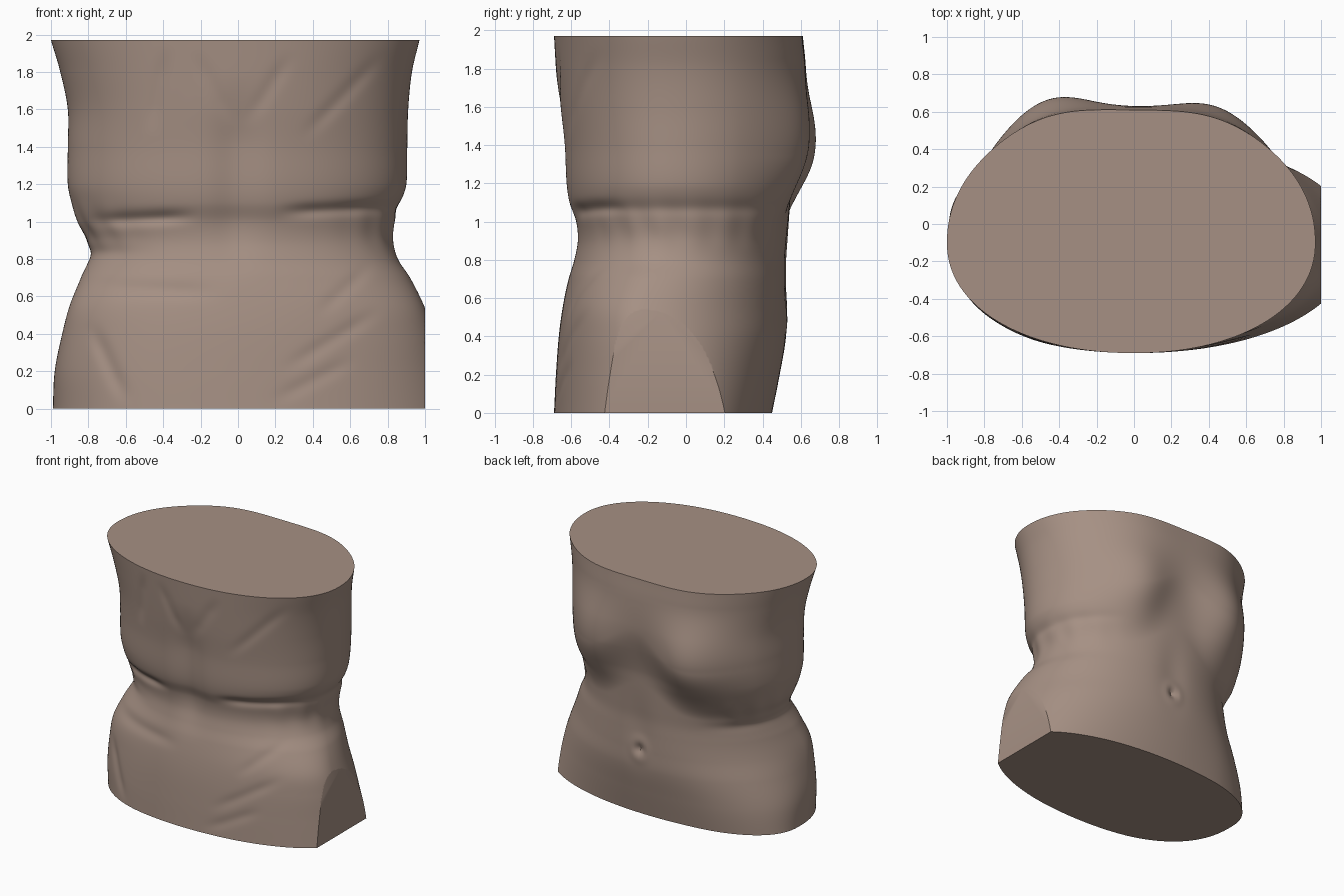
import bpy, bmesh, math
from math import exp, sin, cos, pi

if "Cube" in bpy.data.objects:
    bpy.data.objects.remove(bpy.data.objects["Cube"])

# Torso outline by height: z, left x, right x, centre y, front y, back y
ROWS = [
    (0.00, 0.99, 1.17, -0.10, -0.69, 0.45),
    (0.20, 0.98, 1.11, -0.15, -0.68, 0.49),
    (0.40, 0.94, 1.05, -0.20, -0.665, 0.525),
    (0.55, 0.90, 0.995, -0.22, -0.645, 0.53),
    (0.70, 0.84, 0.92, -0.16, -0.615, 0.53),
    (0.80, 0.80, 0.855, -0.10, -0.59, 0.53),
    (0.90, 0.81, 0.83, -0.06, -0.575, 0.535),
    (1.00, 0.86, 0.84, -0.05, -0.585, 0.54),
    (1.10, 0.89, 0.87, -0.05, -0.62, 0.545),
    (1.20, 0.91, 0.90, -0.05, -0.635, 0.55),
    (1.40, 0.91, 0.905, -0.05, -0.645, 0.575),
    (1.60, 0.91, 0.91, -0.06, -0.665, 0.605),
    (1.80, 0.95, 0.93, -0.08, -0.68, 0.615),
    (1.97, 1.00, 0.97, -0.10, -0.69, 0.60),
]
# Creases on the front: x0, z0, x1, z1, depth, width
CREASES = [
    (-0.85, 1.00, -0.18, 1.03, 0.022, 0.035),
    (0.18, 1.05, 0.85, 1.08, 0.022, 0.035),
    (-0.02, 0.65, 0.0, 1.80, 0.03, 0.12),
    (-0.85, 0.65, -0.05, 0.62, 0.010, 0.045),
    (-0.80, 0.48, -0.58, 0.00, 0.014, 0.04),
    (0.20, 0.18, 0.80, 0.55, 0.008, 0.04),
    (0.15, 0.02, 0.65, 0.28, 0.007, 0.04),
    (0.75, 0.80, 0.40, 0.48, 0.007, 0.04),
    (-0.47, 1.45, -0.38, 1.95, 0.009, 0.04),
    (-0.03, 1.50, -0.24, 1.93, 0.007, 0.04),
    (0.03, 1.50, 0.30, 1.92, 0.007, 0.04),
    (0.32, 1.42, 0.80, 1.92, 0.008, 0.04),
]
NA, NZ, TOP = 280, 180, 1.97


def slope(i, k):
    a, b = ROWS[max(i - 1, 0)], ROWS[min(i + 1, len(ROWS) - 1)]
    return (b[k] - a[k]) / (b[0] - a[0])


def outline(z):
    """Smoothly interpolated row at height z."""
    i = max(j for j in range(len(ROWS) - 1) if ROWS[j][0] <= z)
    a, b = ROWS[i], ROWS[i + 1]
    h = b[0] - a[0]
    t = (z - a[0]) / h
    return [(2*t**3 - 3*t*t + 1) * a[k] + (t**3 - 2*t*t + t) * h * slope(i, k)
            + (3*t*t - 2*t**3) * b[k] + (t**3 - t*t) * h * slope(i + 1, k)
            for k in range(1, 6)]


def gauss(d, w):
    return exp(-(d / w) ** 2)


def smooth(a, b, v):
    t = min(max((v - a) / (b - a), 0), 1)
    return t * t * (3 - 2 * t)


def crease_depth(x, z):
    total = 0
    for x0, z0, x1, z1, depth, width in CREASES:
        dx, dz = x1 - x0, z1 - z0
        t = ((x - x0) * dx + (z - z0) * dz) / (dx * dx + dz * dz)
        t = min(max(t, 0), 1)
        # Fade towards both ends
        fade = smooth(0, 0.35, t) * smooth(0, 0.35, 1 - t)
        total += depth * fade * gauss(math.hypot(x - x0 - t*dx, z - z0 - t*dz), width)
    return total


def belly_bulge(x, z):
    # Rib cage with an arched lower margin, then the navel and its hollow
    arch = 0.88 + 0.22 * gauss(x - 0.03, 0.25)
    ribs = 0.165 * gauss(x + 0.48, 0.34) + 0.12 * gauss(x - 0.45, 0.32)
    ribs *= smooth(arch, arch + 0.46, z) * (1 - 0.75 * smooth(1.38, 1.85, z))
    r = math.hypot(x - 0.05, (z - 0.55) * 0.8)
    navel = 0.006 * gauss(r - 0.06, 0.035) - 0.022 * gauss(r, 0.03)
    hollow = -0.015 * gauss(x - 0.05, 0.12) * gauss(z - 0.72, 0.25)
    return ribs + navel + hollow


def point(a, z):
    xl, xr, cy, yf, yb = outline(z)
    c, s = cos(a), sin(a)
    # The lower left hip is squarer than the rest and sits further back
    hip = smooth(0, 0.5, -c) * smooth(0.7, 0.0, z)
    cy += 0.07 * hip
    e = 2 / (2.12 + 0.25 * hip)
    x = math.copysign(abs(c) ** e, c) * (xr if c > 0 else xl)
    dy = math.copysign(abs(s) ** e, s) * (yb - cy if s > 0 else cy - yf)
    if s > 0:
        dy += belly_bulge(x, z) * smooth(0, 0.45, s)
    else:
        dy += crease_depth(x, z) * smooth(0, 0.5, -s)
    # Flank fold and small pinches at the waist
    flank = smooth(0.45, 0.95, abs(c))
    k = 1 - flank * 0.014 * gauss(z - (1.07 if c > 0 else 0.83), 0.04)
    k -= flank * 0.004 * gauss(z - 0.98, 0.1) * sin(a * 22 + z * 8)
    return (x * k, cy + dy * k, z)


# Torso skin: stacked rings with flat caps
bm = bmesh.new()
rings = [[bm.verts.new(point(2 * pi * i / NA, TOP * j / NZ)) for i in range(NA)]
         for j in range(NZ + 1)]
for lo, hi in zip(rings, rings[1:]):
    for i in range(NA):
        n = (i + 1) % NA
        bm.faces.new((lo[i], lo[n], hi[n], hi[i]))
bm.faces.new(rings[0][::-1])
bm.faces.new(rings[-1])

# Flat cut on the right hip
bmesh.ops.bisect_plane(bm, geom=bm.verts[:] + bm.edges[:] + bm.faces[:],
                       plane_co=(1, 0, 0), plane_no=(1, 0, 0), clear_outer=True)
bmesh.ops.holes_fill(bm, edges=[e for e in bm.edges if e.is_boundary], sides=0)
bmesh.ops.recalc_face_normals(bm, faces=bm.faces[:])

mesh = bpy.data.meshes.new("torso")
bm.to_mesh(mesh)
bm.free()
torso = bpy.data.objects.new("torso", mesh)
bpy.context.collection.objects.link(torso)

# Skin colour and smooth shading with sharp cut edges
skin = bpy.data.materials.new("skin")
skin.diffuse_color = (0.38, 0.28, 0.23, 1)
skin.use_nodes = True
skin.node_tree.nodes["Principled BSDF"].inputs["Base Color"].default_value = skin.diffuse_color
mesh.materials.append(skin)
bpy.context.view_layer.objects.active = torso
torso.select_set(True)
bpy.ops.object.shade_smooth_by_angle(angle=math.radians(40))
